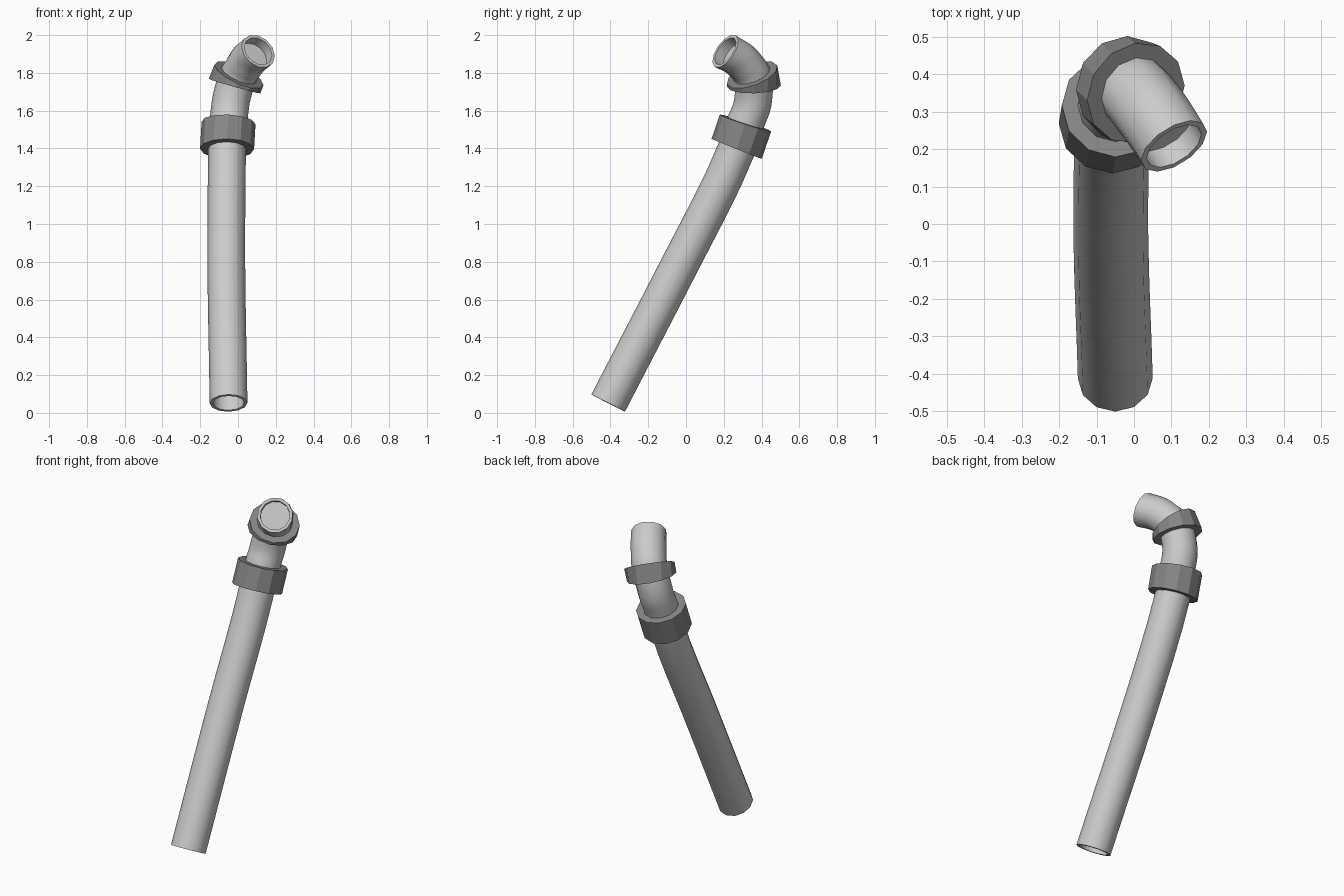
import bpy, bmesh, math
from mathutils import Vector
from mathutils.geometry import interpolate_bezier

if "Cube" in bpy.data.objects:
    bpy.data.objects.remove(bpy.data.objects["Cube"])

SIDES = 12


def material(name, g):
    m = bpy.data.materials.new(name)
    m.diffuse_color = (g, g, g, 1)
    m.use_nodes = True
    m.node_tree.nodes["Principled BSDF"].inputs["Base Color"].default_value = m.diffuse_color
    return m


pale = material("pale grey pipe", 0.6)
dark = material("dark grey collar", 0.24)

# Centreline stations: (centre, direction)
STATIONS = [
    ((-0.05, -0.412, 0.052), (-0.012, 0.457, 0.889)),   # bottom mouth
    ((-0.062, -0.025, 0.80), (-0.005, 0.455, 0.89)),
    ((-0.058, 0.268, 1.398), (0.01, 0.37, 0.93)),       # lower collar start
    ((-0.050, 0.315, 1.535), (0.05, 0.31, 0.95)),       # lower collar end
    ((-0.040, 0.352, 1.635), (0.13, 0.15, 0.98)),
    ((-0.018, 0.360, 1.730), (0.27, -0.03, 0.96)),      # upper collar start
    ((0.005, 0.350, 1.790), (0.40, -0.32, 0.86)),       # upper collar end
    ((0.045, 0.300, 1.855), (0.45, -0.55, 0.70)),
    ((0.107, 0.208, 1.915), (0.47, -0.73, 0.50)),       # top mouth
]
STATIONS = [(Vector(c), Vector(t).normalized()) for c, t in STATIONS]


def smooth_path(stations, steps=4):
    """Resample the stations along Bezier pieces, keeping directions."""
    out = [stations[0]]
    for (a, ta), (b, tb) in zip(stations, stations[1:]):
        d = (b - a).length / 3
        pts = interpolate_bezier(a, a + ta * d, b - tb * d, b, steps + 1)
        for i in range(1, steps + 1):
            out.append((pts[i], ta.lerp(tb, i / steps).normalized()))
    return out


def sweep(name, rings, mat, smooth):
    """Skin 12-sided rings (centre, direction, radius) and cap both ends."""
    bm = bmesh.new()
    loops = []
    for c, t, r in rings:
        u = Vector((1, 0, 0))
        u = (u - t * t.dot(u)).normalized()
        v = t.cross(u)
        angles = [2 * math.pi * i / SIDES for i in range(SIDES)]
        loops.append([bm.verts.new(c + r * (u * math.cos(a) + v * math.sin(a))) for a in angles])
    for a, b in zip(loops, loops[1:]):
        for i in range(SIDES):
            j = (i + 1) % SIDES
            bm.faces.new((a[i], a[j], b[j], b[i]))
    bm.faces.new(loops[0][::-1])
    bm.faces.new(loops[-1])
    bmesh.ops.recalc_face_normals(bm, faces=bm.faces)
    me = bpy.data.meshes.new(name)
    bm.to_mesh(me)
    bm.free()
    me.materials.append(mat)
    ob = bpy.data.objects.new(name, me)
    bpy.context.collection.objects.link(ob)
    if smooth:
        bpy.ops.object.select_all(action='DESELECT')
        ob.select_set(True)
        bpy.context.view_layer.objects.active = ob
        bpy.ops.object.shade_smooth_by_angle(angle=math.radians(40))
    return ob


# Bent pipe with a recessed bore at each mouth
R, BORE = 0.1, 0.083
path = smooth_path(STATIONS)
(c0, t0), (c1, t1) = path[0], path[-1]
rings = [(c0 + t0 * 0.1, t0, BORE), (c0, t0, BORE)]
rings += [(c, t, R) for c, t in path]
rings += [(c1, t1, BORE), (c1 - t1 * 0.06, t1, BORE)]
sweep("bent_pipe", rings, pale, True)

# Faceted collars around the pipe
for name, i, r in (("lower_collar", 2, 0.143), ("upper_collar", 5, 0.142)):
    sweep(name, [(*STATIONS[i], r), (*STATIONS[i + 1], r)], dark, False)
